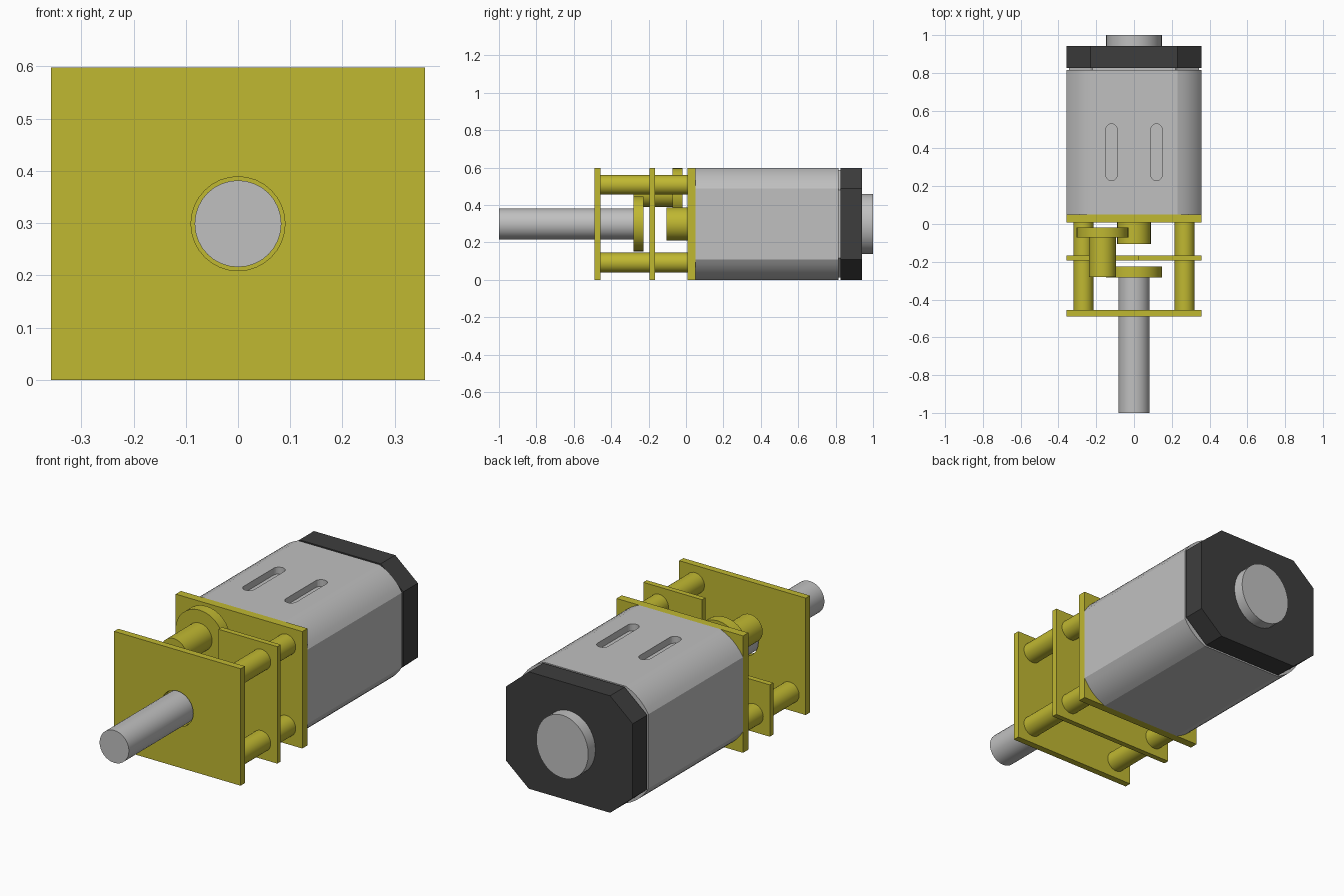
import bpy, bmesh, math
from mathutils import Vector

if "Cube" in bpy.data.objects:
    bpy.data.objects.remove(bpy.data.objects["Cube"], do_unlink=True)


def material(name, rgb):
    m = bpy.data.materials.new(name)
    m.use_nodes = True
    m.diffuse_color = (*rgb, 1)
    bsdf = next(n for n in m.node_tree.nodes if n.type == 'BSDF_PRINCIPLED')
    bsdf.inputs["Base Color"].default_value = (*rgb, 1)
    return m


BRASS = material("brass yellow", (0.527, 0.479, 0.031))
STEEL = material("steel grey", (0.527, 0.527, 0.527))
BLACK = material("dark plastic", (0.048, 0.048, 0.048))

W, H = 0.358, 0.598      # half width and full height of the gearmotor
CZ = H / 2               # height of the main axis


def solid(name, points, step, mat):
    """Extrude a closed loop of 3D points along the vector step."""
    bm = bmesh.new()
    face = bm.faces.new([bm.verts.new(p) for p in points])
    top = bmesh.ops.extrude_face_region(bm, geom=[face])
    verts = [g for g in top["geom"] if isinstance(g, bmesh.types.BMVert)]
    bmesh.ops.translate(bm, verts=verts, vec=Vector(step))
    bmesh.ops.recalc_face_normals(bm, faces=bm.faces)
    mesh = bpy.data.meshes.new(name)
    bm.to_mesh(mesh)
    bm.free()
    mesh.materials.append(mat)
    ob = bpy.data.objects.new(name, mesh)
    bpy.context.collection.objects.link(ob)
    return ob


def prism(name, profile, y0, y1, mat):
    """Profile in x, z extruded from y0 to y1."""
    return solid(name, [(x, y0, z) for x, z in profile], (0, y1 - y0, 0), mat)


def activate(ob):
    bpy.ops.object.select_all(action='DESELECT')
    ob.select_set(True)
    bpy.context.view_layer.objects.active = ob


def smooth(ob):
    activate(ob)
    bpy.ops.object.shade_smooth_by_angle(angle=math.radians(14))


def disc(name, x, z, r, y0, y1, mat, rz=None, sides=32):
    turn = [2 * math.pi * i / sides for i in range(sides)]
    ob = prism(name, [(x + r * math.cos(a), z + (rz or r) * math.sin(a))
                      for a in turn], y0, y1, mat)
    smooth(ob)
    return ob


def cut(ob, cutter):
    activate(ob)
    mod = ob.modifiers.new("cut", 'BOOLEAN')
    mod.operation = 'DIFFERENCE'
    mod.solver = 'EXACT'
    mod.object = cutter
    bpy.ops.object.modifier_apply(modifier=mod.name)
    bpy.data.objects.remove(cutter, do_unlink=True)


def can_profile(bulge, steps, inset=0.0):
    """Rectangle with four cut corners, each bulging outward by a shallow arc."""
    a, b = Vector((W, 0.19)), Vector((0.23, CZ))
    out = Vector((b.y - a.y, a.x - b.x)).normalized()
    corner = []
    for i in range(steps + 1):
        t = i / steps
        corner.append(a.lerp(b, t) + out * bulge * 4 * t * (1 - t))
    k = 1 - inset / CZ
    loop = corner + [Vector((-p.x, p.y)) for p in reversed(corner)]
    loop += [Vector((-p.x, -p.y)) for p in corner]
    loop += [Vector((p.x, -p.y)) for p in reversed(corner)]
    return [(p.x * k, CZ + p.y * k) for p in loop]


# Motor can with two rounded slots in its top
can = prism("motor_can", can_profile(0.015, 6), 0.05, 0.815, STEEL)
for side in (-1, 1):
    r, y0, y1 = 0.03, 0.26, 0.50
    slot = []
    for i in range(26):
        a = math.pi * (i % 13) / 12 + (0 if i < 13 else math.pi)
        slot.append((side * 0.119 + r * math.cos(a),
                     (y1 if i < 13 else y0) + r * math.sin(a), H - 0.035))
    cut(can, solid("slot_cutter", slot, (0, 0, 0.1), STEEL))
smooth(can)

# Rear cap, its neck and the bearing boss
prism("cap_neck", can_profile(0, 1, 0.012), 0.81, 0.83, STEEL)
prism("rear_cap", can_profile(0, 1), 0.825, 0.942, BLACK)
disc("rear_boss", 0, CZ, 0.147, 0.935, 1.0, STEEL, rz=0.161, sides=40)

# Gearbox plates: the middle one has a corner removed for the gear
square = [(-W, 0), (W, 0), (W, H), (-W, H)]
notched = [(-W, 0), (W, 0), (W, H), (0.025, H), (0.025, 0.265), (-W, 0.265)]
prism("rear_plate", square, 0.008, 0.05, BRASS)
prism("middle_plate", notched, -0.194, -0.166, BRASS)
front = prism("front_plate", square, -0.49, -0.456, BRASS)
cut(front, disc("shaft_hole_cutter", 0, CZ, 0.09, -0.6, -0.4, BRASS))
smooth(front)

# Three spacer posts
for name, x, z in (("upper_left", 0.268, 0.508),
                   ("lower_left", 0.268, 0.092),
                   ("lower_right", -0.268, 0.092)):
    disc("post_" + name, x, z, 0.053, -0.456, 0.01, BRASS)

# Gear train and output shaft
disc("motor_pinion", 0, CZ, 0.089, -0.105, 0.01, BRASS)
disc("idler_gear", -0.167, 0.461, 0.137, -0.072, -0.018, BRASS)
disc("idler_pinion", -0.167, 0.461, 0.071, -0.28, -0.07, BRASS)
disc("output_gear", 0, CZ, 0.147, -0.282, -0.226, BRASS)
disc("output_shaft", 0, CZ, 0.083, -1.0, -0.28, STEEL)
